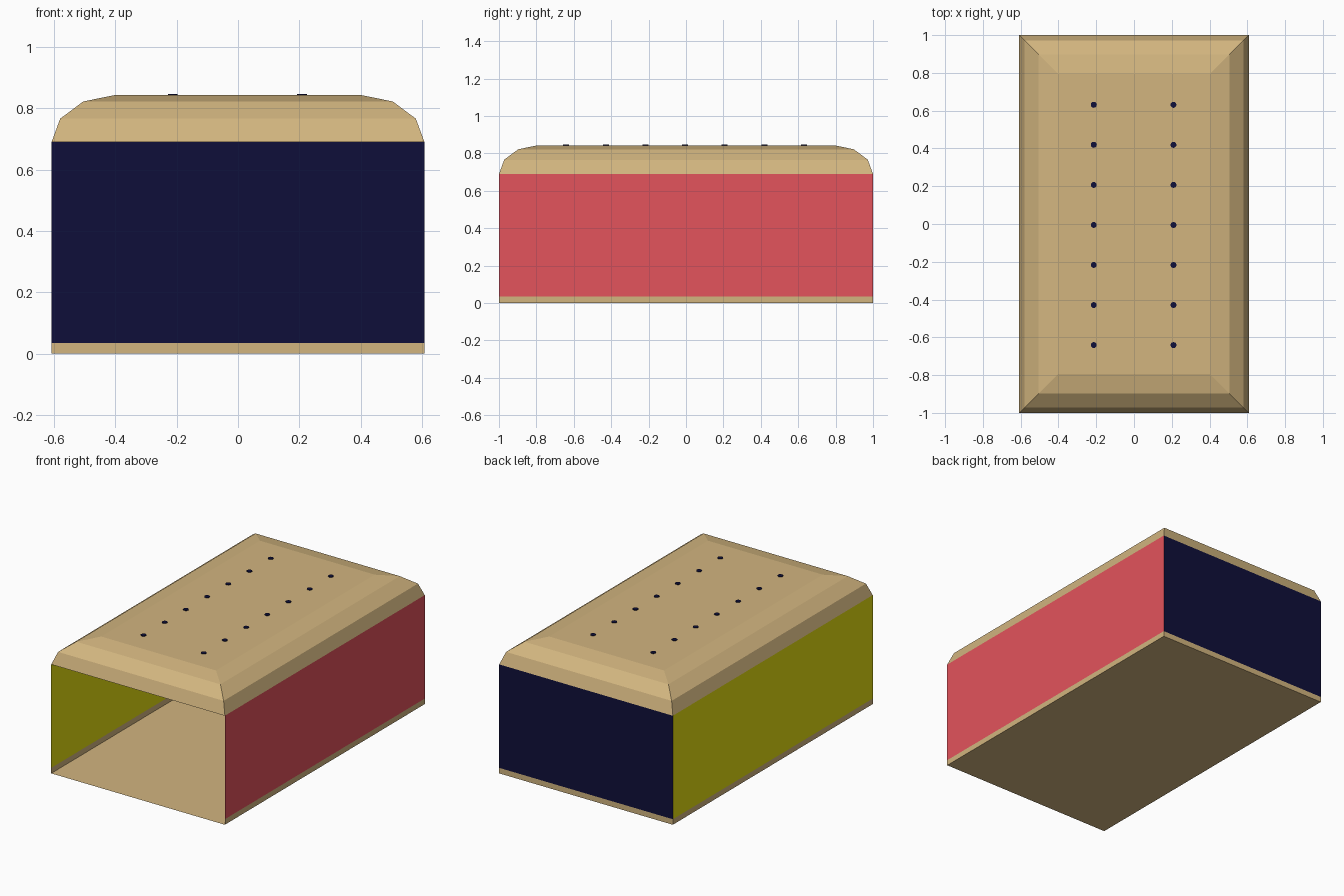
import bpy, bmesh

if "Cube" in bpy.data.objects:
    bpy.data.objects.remove(bpy.data.objects["Cube"])

W, D = 0.608, 1.0            # half width and half depth
Z_RIM, Z_WALL = 0.035, 0.69  # top of base rim, top of walls


def material(name, r, g, b):
    def lin(c):
        c /= 255
        return c / 12.92 if c <= 0.04045 else ((c + 0.055) / 1.055) ** 2.4
    m = bpy.data.materials.new(name)
    m.diffuse_color = (lin(r), lin(g), lin(b), 1)
    m.use_nodes = True
    m.node_tree.nodes["Principled BSDF"].inputs["Base Color"].default_value = m.diffuse_color
    return m


tan = material("tan", 210, 181, 127)
red = material("red", 227, 83, 92)
yellow = material("yellow", 229, 223, 16)
navy = material("navy", 15, 15, 58)


def finish(name, bm, mat):
    me = bpy.data.meshes.new(name)
    bm.to_mesh(me)
    bm.free()
    me.materials.append(mat)
    ob = bpy.data.objects.new(name, me)
    bpy.context.collection.objects.link(ob)
    return ob


def ring(bm, inset, z):
    x, y = W - inset, D - inset
    return [bm.verts.new(p) for p in ((-x, -y, z), (x, -y, z), (x, y, z), (-x, y, z))]


def panel(name, a, b, z0, z1, mat):
    bm = bmesh.new()
    bm.faces.new([bm.verts.new(p) for p in
                  ((*a, z0), (*b, z0), (*b, z1), (*a, z1))])
    return finish(name, bm, mat)


# floor sheet
bm = bmesh.new()
bm.faces.new(reversed(ring(bm, 0, 0)))
finish("floor", bm, tan)

# three walls, each with a low tan rim; the front stays open
for side, a, b, mat in (("right", (W, -D), (W, D), red),
                        ("back", (W, D), (-W, D), navy),
                        ("left", (-W, D), (-W, -D), yellow)):
    panel(side + "_rim", a, b, 0, Z_RIM, tan)
    panel(side + "_wall", a, b, Z_RIM, Z_WALL, mat)

# hollow lid with stepped rounded edges
bm = bmesh.new()
rings = [ring(bm, i, z) for i, z in
         ((0, Z_WALL), (0.028, 0.766), (0.103, 0.822), (0.206, 0.843))]
for lo, hi in zip(rings, rings[1:]):
    for k in range(4):
        n = (k + 1) % 4
        bm.faces.new((lo[k], lo[n], hi[n], hi[k]))
bm.faces.new(rings[-1])
finish("lid", bm, tan)

# two rows of small studs on the lid
for x in (-0.213, 0.209):
    for k in range(7):
        bpy.ops.mesh.primitive_cylinder_add(
            vertices=12, radius=0.016, depth=0.008,
            location=(x, 0.631 - 0.212 * k, 0.843))
        ob = bpy.context.object
        ob.name = "stud"
        ob.data.materials.append(navy)
